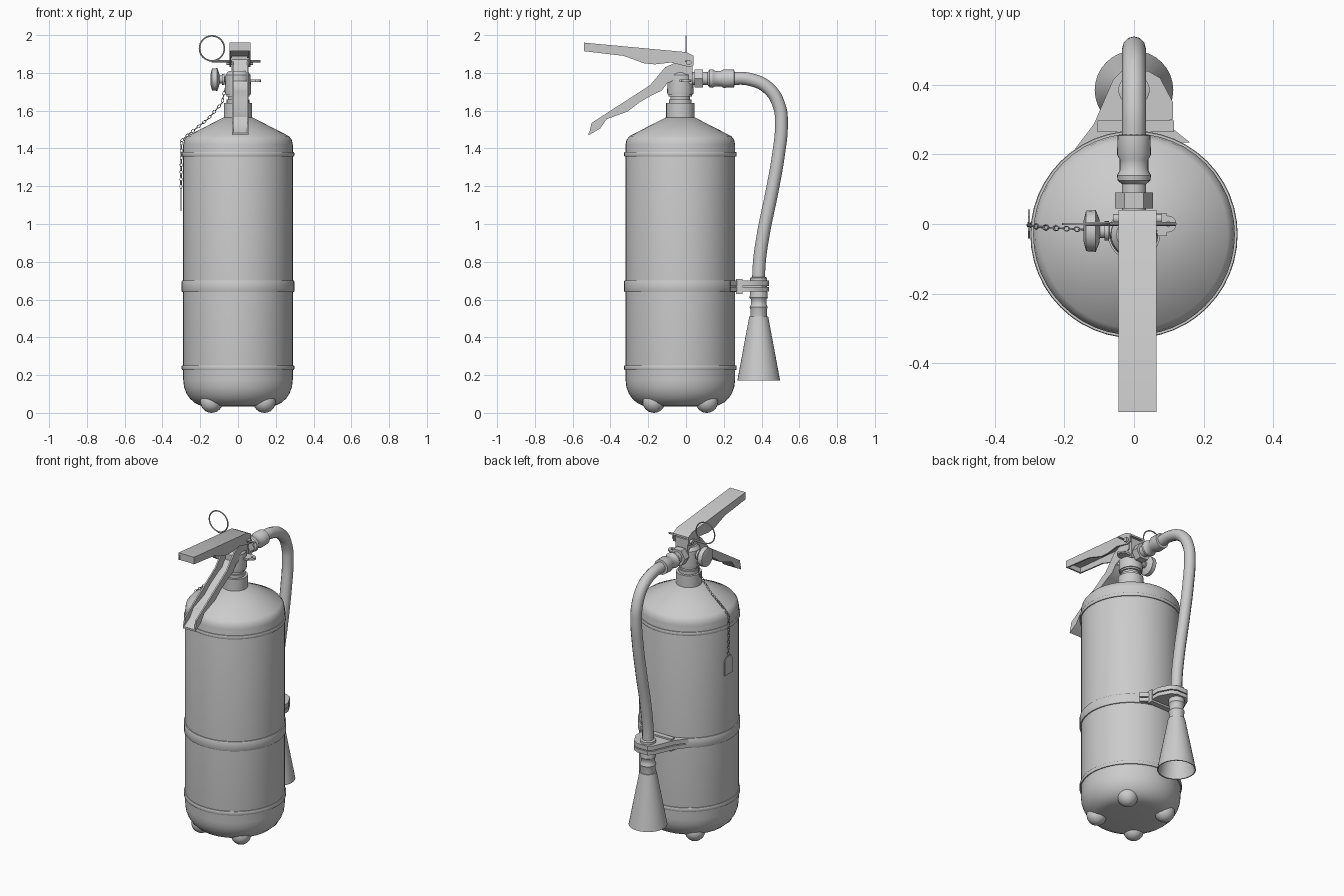
import bpy, bmesh, math
from mathutils import Vector, Matrix

if "Cube" in bpy.data.objects:
    bpy.data.objects.remove(bpy.data.objects["Cube"], do_unlink=True)

grey = bpy.data.materials.new("plain grey")
grey.use_nodes = True
grey.diffuse_color = (0.6, 0.6, 0.6, 1)
grey.node_tree.nodes["Principled BSDF"].inputs["Base Color"].default_value = (0.6, 0.6, 0.6, 1)

CY = -0.03  # tank axis in y
AXES = {"z": Matrix.Identity(4),
        "y": Matrix.Rotation(-math.pi / 2, 4, "X"),
        "x": Matrix.Rotation(math.pi / 2, 4, "Y")}


def finish(obj, angle=35):
    bpy.ops.object.select_all(action="DESELECT")
    obj.select_set(True)
    bpy.context.view_layer.objects.active = obj
    bpy.ops.object.shade_smooth_by_angle(angle=math.radians(angle))
    return obj


def from_bmesh(name, bm):
    bmesh.ops.recalc_face_normals(bm, faces=bm.faces)
    mesh = bpy.data.meshes.new(name)
    bm.to_mesh(mesh)
    bm.free()
    mesh.materials.append(grey)
    obj = bpy.data.objects.new(name, mesh)
    bpy.context.collection.objects.link(obj)
    return finish(obj)


def lathe(name, profile, centre, axis="z", sides=24):
    """Spin (radius, height) points round an axis through centre."""
    bm = bmesh.new()
    place = Matrix.Translation(centre) @ AXES[axis]
    rings = []
    for r, h in profile:
        turn = [2 * math.pi * i / sides for i in range(sides)]
        rings.append([bm.verts.new(place @ Vector((r * math.cos(a), r * math.sin(a), h)))
                      for a in turn])
    for a, b in zip(rings, rings[1:]):
        for i in range(sides):
            j = (i + 1) % sides
            bm.faces.new((a[i], a[j], b[j], b[i]))
    bmesh.ops.remove_doubles(bm, verts=bm.verts, dist=1e-5)
    return from_bmesh(name, bm)


def prism(name, outline, lo, hi, axis="x"):
    """Extrude an outline, (y, z) along x or (x, y) along z."""
    bm = bmesh.new()
    point = (lambda a, b: (lo, a, b)) if axis == "x" else (lambda a, b: (a, b, lo))
    face = bm.faces.new([bm.verts.new(point(a, b)) for a, b in outline])
    new = bmesh.ops.extrude_face_region(bm, geom=[face])["geom"]
    step = Vector((hi - lo, 0, 0)) if axis == "x" else Vector((0, 0, hi - lo))
    bmesh.ops.translate(bm, vec=step, verts=[v for v in new if isinstance(v, bmesh.types.BMVert)])
    return from_bmesh(name, bm)


def box(name, x, y, z):
    return prism(name, [(y[0], z[0]), (y[1], z[0]), (y[1], z[1]), (y[0], z[1])], *x)


def tube(name, points, radius):
    curve = bpy.data.curves.new(name, "CURVE")
    curve.dimensions = "3D"
    curve.bevel_depth = radius
    curve.bevel_resolution = 4
    curve.use_fill_caps = True
    spline = curve.splines.new("BEZIER")
    spline.bezier_points.add(len(points) - 1)
    for bp, p in zip(spline.bezier_points, points):
        bp.co = p
        bp.handle_left_type = bp.handle_right_type = "AUTO"
    curve.materials.append(grey)
    obj = bpy.data.objects.new(name, curve)
    bpy.context.collection.objects.link(obj)
    finish_select = bpy.context.view_layer.objects
    bpy.ops.object.select_all(action="DESELECT")
    obj.select_set(True)
    finish_select.active = obj
    bpy.ops.object.convert(target="MESH")
    return finish(bpy.context.object, 50)


def torus(name, centre, major, minor, rotation, segs=(32, 6), scale=(1, 1, 1)):
    bpy.ops.mesh.primitive_torus_add(location=centre, rotation=rotation, major_radius=major,
                                     minor_radius=minor, major_segments=segs[0],
                                     minor_segments=segs[1])
    obj = bpy.context.object
    obj.name = name
    obj.scale = scale
    obj.data.materials.append(grey)
    return finish(obj, 60)


# Tank with rounded base and conical shoulder
base = [(0.17 + 0.12 * math.sin(t * math.pi / 12), 0.175 - 0.14 * math.cos(t * math.pi / 12))
        for t in range(7)]
lathe("tank", [(0, 0.035)] + base + [(0.29, 1.42), (0.285, 1.445), (0.27, 1.465),
      (0.075, 1.565), (0, 1.565)], (0, CY, 0), sides=48)

# Raised bands
for name, low, high in (("lower_band", 0.228, 0.252), ("middle_band", 0.64, 0.70),
                        ("upper_band", 1.358, 1.38)):
    lathe(name, [(0.28, low), (0.296, low), (0.298, low + 0.004), (0.298, high - 0.004),
                 (0.296, high), (0.28, high)], (0, CY, 0), sides=48)

# Four rounded feet
for sx in (-1, 1):
    for sy in (-1, 1):
        bpy.ops.mesh.primitive_uv_sphere_add(segments=20, ring_count=12, radius=0.06,
                                             location=(sx * 0.14, CY + sy * 0.14, 0.06))
        foot = bpy.context.object
        foot.name = "foot"
        foot.data.materials.append(grey)
        finish(foot)

# Neck and valve
lathe("neck_collar", [(0, 1.55), (0.075, 1.55), (0.075, 1.64), (0.06, 1.64), (0.06, 1.66),
      (0.052, 1.66), (0.052, 1.675), (0.062, 1.675), (0.062, 1.69), (0, 1.69)], (0, CY, 0))
lathe("valve_body", [(0, 1.685), (0.068, 1.685), (0.07, 1.70), (0.066, 1.79), (0.05, 1.81),
      (0, 1.81)], (0, CY, 0))
prism("valve_head", [(-0.08, 1.76), (0.035, 1.74), (0.035, 1.87), (0.0, 1.89), (-0.04, 1.87)],
      -0.035, 0.05)
lathe("pivot_bolt", [(0, -0.06), (0.014, -0.06), (0.014, 0.08), (0, 0.08)],
      (0, 0.015, 1.855), "x", 12)
prism("seal_tab", [(-0.035, 1.752), (0.03, 1.752), (0.03, 1.764), (-0.035, 1.764)], 0.04, 0.095)
lathe("tab_eyelet", [(0.008, 0), (0.024, 0), (0.024, 0.012), (0.008, 0.012), (0.008, 0)],
      (0.098, 0, 1.752), sides=16)


def channel(name, outline, web, drop, centre, half, wall=0.009):
    """Folded sheet lever: two side walls joined by a web."""
    prism(name + "_wall", outline, centre - half, centre - half + wall)
    prism(name + "_wall", outline, centre + half - wall, centre + half)
    strip = web + [(y, z + drop) for y, z in reversed(web)]
    prism(name + "_web", strip, centre - half + 0.001, centre + half - 0.001)


# Squeeze lever and carrying handle
lever_top = [(-0.54, 1.96), (0.0, 1.91), (0.04, 1.89)]
channel("upper_lever", lever_top + [(0.04, 1.84), (0.02, 1.83), (-0.08, 1.855), (-0.165, 1.845),
        (-0.22, 1.85), (-0.33, 1.89), (-0.54, 1.915)], lever_top, -0.012, 0.01, 0.055)
box("upper_lever_end", (-0.044, 0.064), (-0.539, -0.529), (1.916, 1.957))
grip = [(-0.515, 1.47), (-0.455, 1.505), (-0.42, 1.555), (-0.31, 1.595), (-0.245, 1.645),
        (-0.165, 1.69), (-0.13, 1.705), (-0.10, 1.745)]
channel("lower_handle", grip + [(0.02, 1.80), (0.02, 1.85), (-0.02, 1.87), (-0.11, 1.83),
        (-0.19, 1.735), (-0.5, 1.535)], grip, 0.012, 0.012, 0.044)

# Pressure knob on the right side
lathe("knob", [(0, -0.145), (0.03, -0.145), (0.058, -0.138), (0.06, -0.11), (0.035, -0.10),
      (0.02, -0.098), (0.02, -0.085), (0.028, -0.085), (0.028, -0.072), (0.016, -0.07),
      (0.016, -0.04), (0, -0.04)], (0, -0.02, 1.765), "x")

# Safety pin and pull ring
lathe("safety_pin", [(0, -0.14), (0.006, -0.14), (0.006, 0.12), (0, 0.12)],
      (0, 0, 1.862), "x", 10)
torus("pull_ring", (-0.138, 0, 1.93), 0.066, 0.004, (math.pi / 2, 0, 0))

# Chain of alternating links
path = [Vector(p) for p in ((-0.07, -0.02, 1.71), (-0.085, -0.02, 1.64), (-0.16, -0.015, 1.555),
                            (-0.255, -0.01, 1.48), (-0.3, -0.005, 1.44), (-0.302, 0, 1.18))]
pitch, spare, count = 0.019, 0.0, 0
for a, b in zip(path, path[1:]):
    length, at = (b - a).length, spare
    while at < length:
        turn = (b - a).to_track_quat("X", "Z").to_matrix()
        turn = turn @ Matrix.Rotation((count % 2) * math.pi / 2, 3, "X")
        torus("chain_link", a.lerp(b, at / length), 0.0105, 0.0025, turn.to_euler(),
              (10, 4), (1, 0.65, 1))
        at += pitch
        count += 1
    spare = at - length

# Hanging tag with clipped corners
prism("tag", [(-0.042, 1.07), (0.042, 1.07), (0.042, 1.16), (0.02, 1.185), (-0.02, 1.185),
              (-0.042, 1.16)], -0.305, -0.299)

# Hose with its valve coupling
lathe("hose_nut", [(0, 0.045), (0.055, 0.045), (0.055, 0.09), (0, 0.09)], (0, 0, 1.77), "y", 6)
lathe("hose_coupling", [(0, 0.0), (0.035, 0.0), (0.035, 0.115), (0.047, 0.125), (0.049, 0.14),
      (0.041, 0.155), (0.041, 0.185), (0.049, 0.2), (0.047, 0.255), (0.03, 0.257),
      (0, 0.257)], (0, 0, 1.77), "y")
tube("hose", [(0, y, z) for y, z in ((0.22, 1.77), (0.34, 1.765), (0.44, 1.715), (0.495, 1.62),
     (0.505, 1.52), (0.49, 1.37), (0.455, 1.17), (0.41, 0.95), (0.387, 0.78), (0.385, 0.62))], 0.034)

# Hose clamp
clamp = [(-0.17, 0.215), (-0.115, 0.288), (-0.06, 0.415), (-0.035, 0.44), (0.04, 0.44),
         (0.075, 0.42), (0.112, 0.35), (0.112, 0.30), (0.085, 0.295), (0.16, 0.235)]
for low, high in ((0.642, 0.666), (0.672, 0.70)):
    prism("clamp_jaw", clamp, low, high, "z")
box("clamp_core", (-0.05, 0.06), (0.25, 0.42), (0.65, 0.69))
box("clamp_plate", (-0.105, 0.115), (0.265, 0.298), (0.63, 0.71))
lathe("clamp_sleeve", [(0, 0.635), (0.045, 0.635), (0.045, 0.715), (0.034, 0.72), (0, 0.72)],
      (0, 0.385, 0))

# Discharge horn, open below
lathe("horn_coupling", [(0, 0.50), (0.043, 0.50), (0.043, 0.545), (0.048, 0.56), (0.041, 0.575),
      (0.041, 0.60), (0.048, 0.61), (0.046, 0.64), (0, 0.64)], (0, 0.385, 0))
lathe("horn", [(0, 0.51), (0.05, 0.51), (0.113, 0.172), (0.107, 0.172), (0.044, 0.49), (0, 0.49)],
      (0, 0.385, 0), sides=32)
